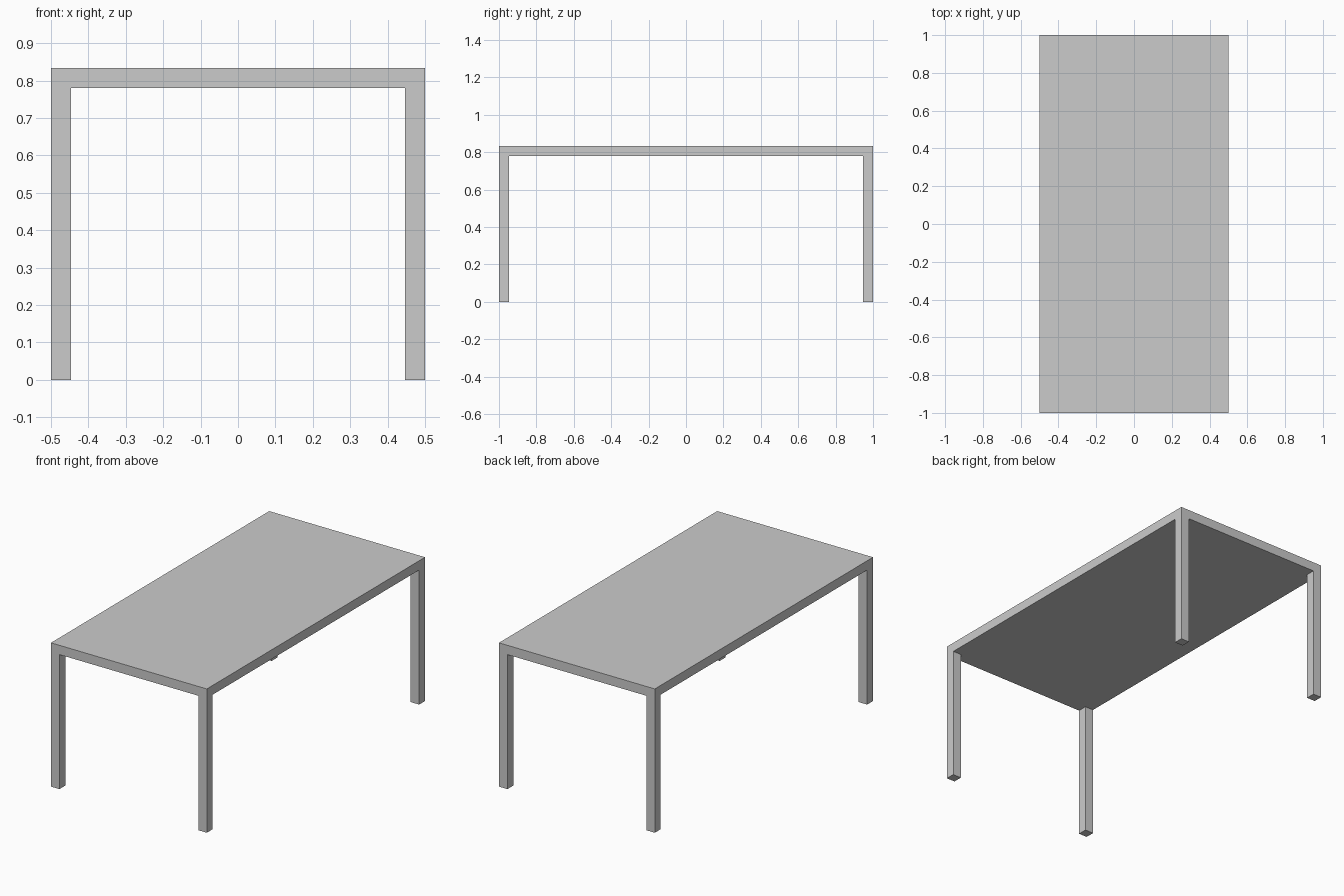
import bpy

if "Cube" in bpy.data.objects:
    bpy.data.objects.remove(bpy.data.objects["Cube"])

WIDTH, LENGTH, HEIGHT = 1.0, 2.0, 0.834
THICK = 0.054   # tabletop thickness
LEG = 0.054     # square leg section


def box(name, size, centre):
    bpy.ops.mesh.primitive_cube_add(size=1, location=centre)
    ob = bpy.context.object
    ob.name = name
    ob.scale = size
    bpy.ops.object.transform_apply(location=False, rotation=False, scale=True)
    return ob


# Tabletop slab
box("tabletop", (WIDTH, LENGTH, THICK), (0, 0, HEIGHT - THICK / 2))

# Four square legs flush with the corners
leg_h = HEIGHT - THICK
for side, sx in (("left", -1), ("right", 1)):
    for end, sy in (("front", -1), ("back", 1)):
        box(f"{end}_{side}_leg", (LEG, LEG, leg_h),
            (sx * (WIDTH - LEG) / 2, sy * (LENGTH - LEG) / 2, leg_h / 2))
